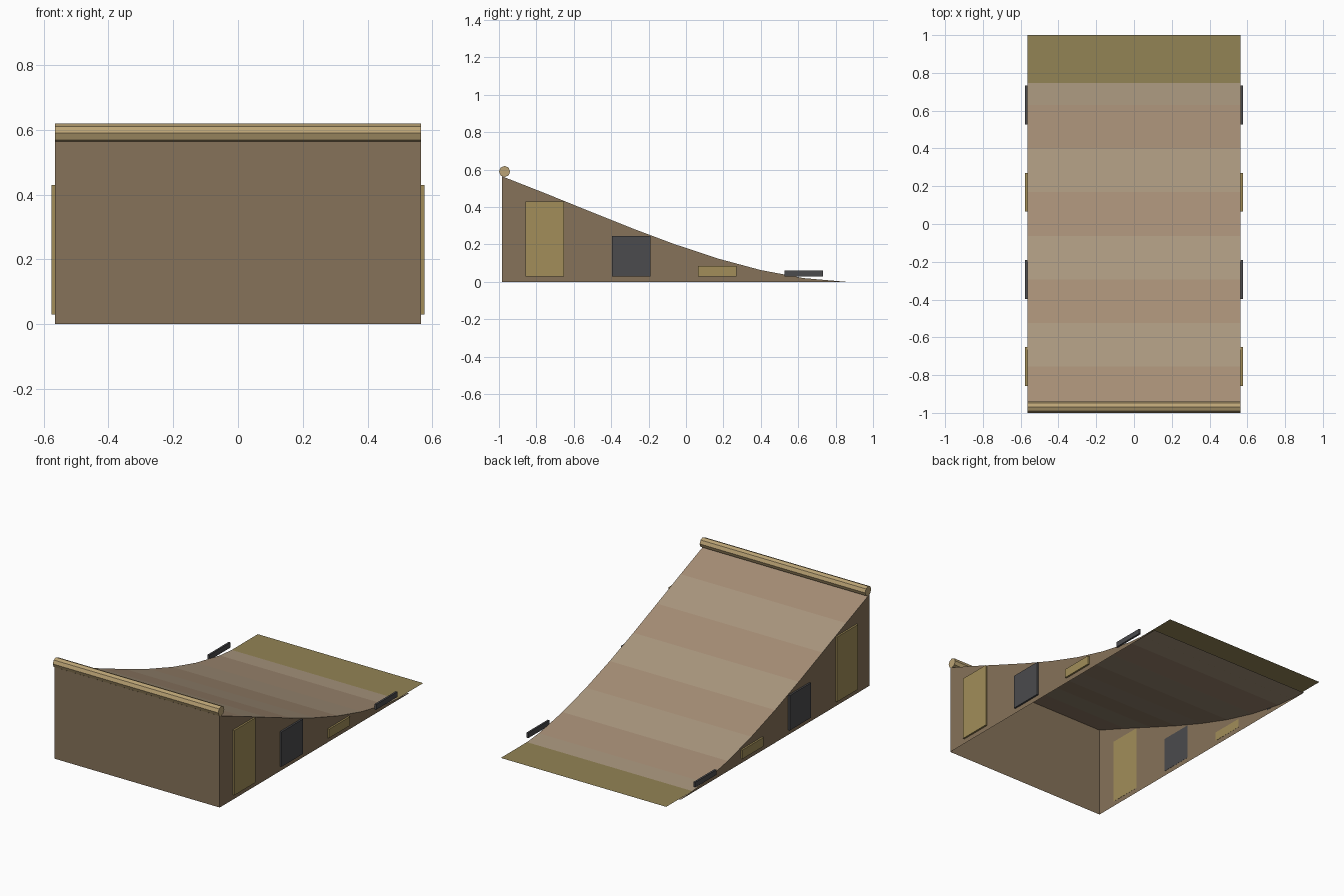
import bpy, bmesh, math

if "Cube" in bpy.data.objects:
    bpy.data.objects.remove(bpy.data.objects["Cube"])

W = 0.565            # half width
Y0, Y1, H = -0.985, 0.86, 0.565
N = 8                # segments along the ramp


def material(name, rgb):
    m = bpy.data.materials.new(name)
    m.diffuse_color = (*rgb, 1)
    m.use_nodes = True
    m.node_tree.nodes["Principled BSDF"].inputs["Base Color"].default_value = m.diffuse_color
    return m


plywood = material("plywood", (0.38, 0.27, 0.18))
worn = material("worn_plywood", (0.40, 0.31, 0.21))
side_wood = material("side_wood", (0.24, 0.17, 0.10))
ochre = material("ochre", (0.36, 0.27, 0.10))
olive = material("olive_plate", (0.29, 0.23, 0.09))
charcoal = material("charcoal", (0.07, 0.07, 0.075))
rail = material("rail_tan", (0.50, 0.37, 0.18))


def mesh_object(name, bm, *mats):
    me = bpy.data.meshes.new(name)
    bm.to_mesh(me)
    bm.free()
    for m in mats:
        me.materials.append(m)
    ob = bpy.data.objects.new(name, me)
    bpy.context.collection.objects.link(ob)
    return ob


def ramp_z(u):
    return H * (1 - u) * (1 - 0.24 * u - 0.66 * u * u)


profile = [(Y0 + (Y1 - Y0) * i / N, ramp_z(i / N)) for i in range(N + 1)]

# Curved riding surface in alternating sheets
bm = bmesh.new()
rows = [[bm.verts.new((x, y, z)) for x in (-W, W)] for y, z in profile]
for i in range(N):
    a, b = rows[i], rows[i + 1]
    bm.faces.new((a[0], a[1], b[1], b[0])).material_index = i % 2
mesh_object("riding_surface", bm, plywood, worn)

# Side walls and front wall, open underneath
bm = bmesh.new()
for s in (-1, 1):
    pts = [(s * W, Y0, 0)] + [(s * W, y, z) for y, z in profile]
    f = bm.faces.new([bm.verts.new(p) for p in pts])
    f.normal_update()
    if f.normal.x * s < 0:
        f.normal_flip()
bm.faces.new([bm.verts.new(p) for p in
              ((-W, Y0, 0), (W, Y0, 0), (W, Y0, H), (-W, Y0, H))])
mesh_object("ramp_walls", bm, side_wood)

# Thin landing plate at the foot
bm = bmesh.new()
bm.faces.new([bm.verts.new(p) for p in
              ((-W, 0.745, 0.01), (W, 0.745, 0.01), (W, 1, 0.01), (-W, 1, 0.01))])
mesh_object("landing_plate", bm, olive)

# Coping rail along the top edge
bpy.ops.mesh.primitive_cylinder_add(vertices=8, radius=0.03, depth=2 * W,
                                    location=(0, -0.97, 0.59),
                                    rotation=(0, math.pi / 2, 0))
coping = bpy.context.object
coping.name = "coping_rail"
coping.data.materials.append(rail)

# Side panels on both walls, shrinking with the slope
tops = (0.43, 0.245, 0.085, 0.062)
for s, side in ((-1, "left"), (1, "right")):
    for k, top in enumerate(tops):
        y = profile[2 * k + 1][0]
        bpy.ops.mesh.primitive_cube_add(size=1, location=(s * (W + 0.005), y, (top + 0.03) / 2))
        ob = bpy.context.object
        ob.name = f"{side}_panel_{k + 1}"
        ob.scale = (0.012, 0.206, top - 0.03)
        ob.data.materials.append(charcoal if k % 2 else ochre)
